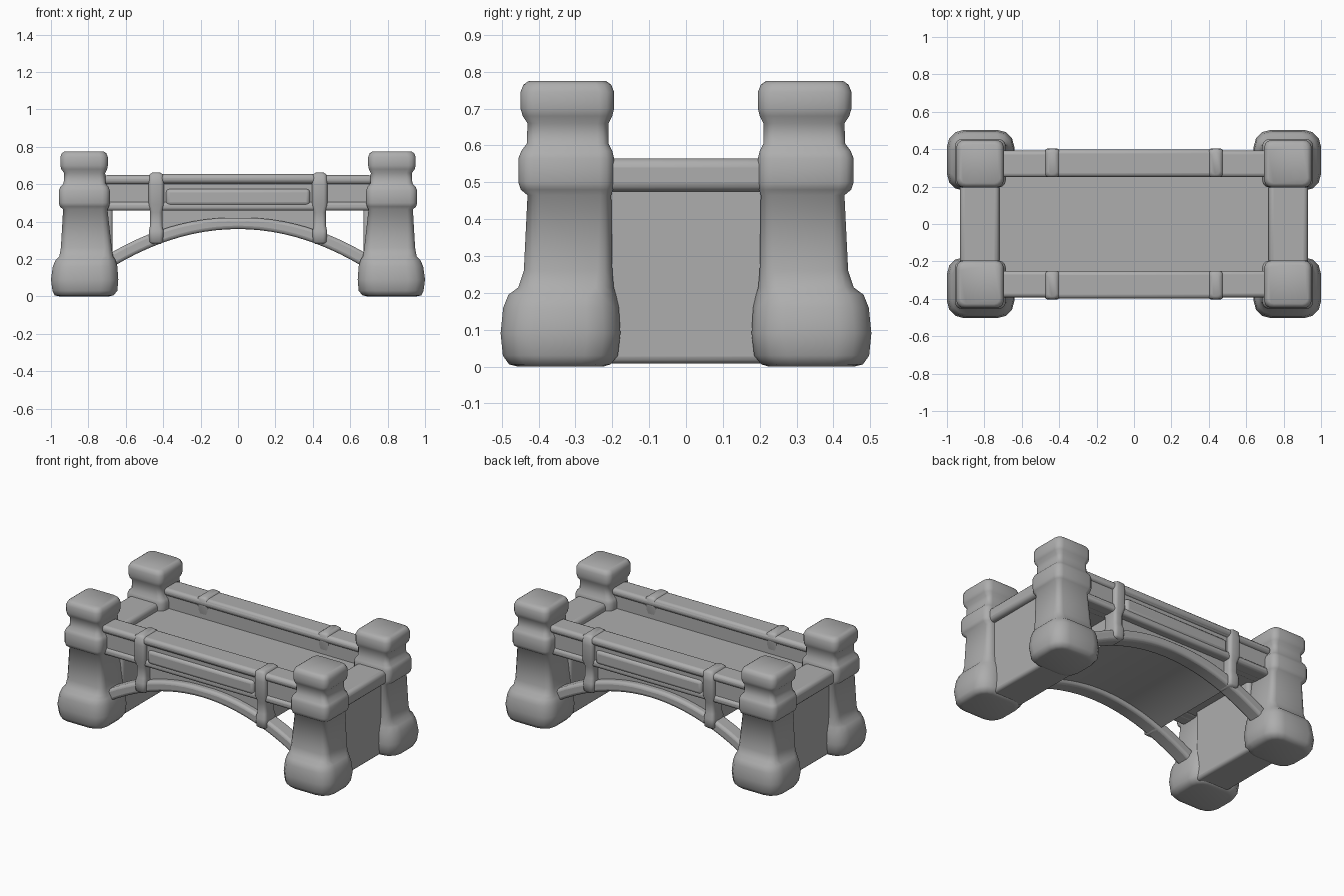
import bpy, bmesh, math

stone = bpy.data.materials.new("grey stone")
stone.diffuse_color = (0.42, 0.42, 0.42, 1)


def finish(name, bm, bevel=0.0, angle=50):
    bmesh.ops.recalc_face_normals(bm, faces=bm.faces)
    me = bpy.data.meshes.new(name)
    bm.to_mesh(me)
    bm.free()
    me.materials.append(stone)
    ob = bpy.data.objects.new(name, me)
    bpy.context.collection.objects.link(ob)
    if bevel:
        mod = ob.modifiers.new("soft edges", 'BEVEL')
        mod.width, mod.segments, mod.limit_method = bevel, 3, 'ANGLE'
    bpy.ops.object.select_all(action='DESELECT')
    ob.select_set(True)
    bpy.context.view_layer.objects.active = ob
    bpy.ops.object.shade_smooth_by_angle(angle=math.radians(angle))
    return ob


def bridge(bm, rings):
    """Join rings of equal length into a closed skin."""
    n = len(rings[0])
    for a, b in zip(rings, rings[1:]):
        for i in range(n):
            bm.faces.new((a[i], a[(i + 1) % n], b[(i + 1) % n], b[i]))
    bm.faces.new(rings[0])
    bm.faces.new(rings[-1])


def loft(name, rows, sx, sy):
    """Stack rounded rectangles: (z, x0, x1, y0, y1, corner radius)."""
    bm = bmesh.new()
    rings = []
    for z, x0, x1, y0, y1, r in rows:
        ring = []
        for cx, cy, start in ((x1 - r, y1 - r, 0), (x0 + r, y1 - r, 90),
                              (x0 + r, y0 + r, 180), (x1 - r, y0 + r, 270)):
            for k in range(4):
                t = math.radians(start + 30 * k)
                ring.append(bm.verts.new((sx * (cx + r * math.cos(t)),
                                          sy * (cy + r * math.sin(t)), z)))
        rings.append(ring)
    bridge(bm, rings)
    return finish(name, bm, angle=70)


def box(name, x, y, z, bevel=0.015):
    bm = bmesh.new()
    bmesh.ops.create_cube(bm, size=1)
    for v in bm.verts:
        v.co = [lo + (c + 0.5) * (hi - lo) for c, (lo, hi) in zip(v.co, (x, y, z))]
    return finish(name, bm, bevel)


def arch_z(x):
    return 0.36 - 0.45 * x * x


def arch(name, half, y0, y1, low, top, bevel):
    """Curved band along x; low and top give its heights at x."""
    bm = bmesh.new()
    rings = []
    for i in range(25):
        x = half * (i / 12 - 1)
        rings.append([bm.verts.new((x, y, z)) for y, z in
                      ((y0, low(x)), (y1, low(x)), (y1, top(x)), (y0, top(x)))])
    bridge(bm, rings)
    return finish(name, bm, bevel)


def span(s, a, b):
    return tuple(sorted((s * a, s * b)))


# Corner towers: swollen foot, tapered shaft, collar, neck and cap
tower = [
    (0.000, 0.690, 0.955, 0.225, 0.455, 0.06),
    (0.006, 0.665, 0.980, 0.205, 0.480, 0.08),
    (0.030, 0.645, 0.992, 0.185, 0.497, 0.09),
    (0.090, 0.640, 1.000, 0.178, 0.503, 0.09),
    (0.160, 0.645, 0.990, 0.182, 0.496, 0.09),
    (0.195, 0.655, 0.975, 0.190, 0.482, 0.08),
    (0.215, 0.668, 0.955, 0.196, 0.455, 0.05),
    (0.260, 0.675, 0.947, 0.200, 0.440, 0.04),
    (0.465, 0.698, 0.935, 0.203, 0.430, 0.03),
    (0.480, 0.690, 0.952, 0.198, 0.448, 0.035),
    (0.500, 0.685, 0.958, 0.195, 0.455, 0.04),
    (0.565, 0.685, 0.958, 0.195, 0.455, 0.04),
    (0.585, 0.692, 0.950, 0.200, 0.447, 0.035),
    (0.605, 0.708, 0.932, 0.210, 0.432, 0.03),
    (0.660, 0.710, 0.930, 0.210, 0.430, 0.03),
    (0.680, 0.700, 0.945, 0.200, 0.443, 0.035),
    (0.700, 0.696, 0.950, 0.195, 0.449, 0.04),
    (0.745, 0.696, 0.950, 0.195, 0.449, 0.04),
    (0.765, 0.704, 0.942, 0.203, 0.441, 0.04),
    (0.775, 0.718, 0.928, 0.217, 0.427, 0.03),
]
for sx in (-1, 1):
    for sy in (-1, 1):
        loft("tower", tower, sx, sy)

# Roadway
box("deck", (-0.76, 0.76), (-0.30, 0.30), (0.465, 0.52), 0.01)

# End walls with a beam across the top
for s in (-1, 1):
    box("end_wall", span(s, 0.67, 0.895), (-0.24, 0.24), (0.008, 0.50), 0.02)
    box("end_beam", span(s, 0.72, 0.93), (-0.25, 0.25), (0.475, 0.565), 0.025)

# Vault under the middle of the roadway
arch("vault", 0.44, -0.335, 0.335, lambda x: arch_z(x) + 0.025,
     lambda x: 0.48, 0)

for s in (-1, 1):
    # Parapet: core wall, rolled top, lower ledge and raised middle panel
    box("parapet", (-0.74, 0.74), span(s, 0.262, 0.375), (0.46, 0.63), 0.012)
    box("parapet_cap", (-0.72, 0.72), span(s, 0.250, 0.392), (0.60, 0.648), 0.02)
    box("parapet_cap_middle", (-0.42, 0.42), span(s, 0.252, 0.398), (0.605, 0.654), 0.02)
    box("parapet_ledge", (-0.72, 0.72), span(s, 0.30, 0.388), (0.458, 0.505), 0.018)
    box("parapet_panel", (-0.385, 0.385), span(s, 0.33, 0.392), (0.485, 0.575), 0.02)
    # Arched rib
    arch("arch_rib", 0.73, *span(s, 0.275, 0.378), arch_z,
         lambda x: arch_z(x) + 0.06 + 0.03 * abs(x), 0.018)
    # Posts tying the rib to the parapet
    for sx in (-1, 1):
        loft("post", [
            (0.280, 0.412, 0.462, 0.290, 0.380, 0.015),
            (0.292, 0.400, 0.474, 0.280, 0.395, 0.02),
            (0.350, 0.398, 0.476, 0.280, 0.398, 0.02),
            (0.380, 0.404, 0.470, 0.285, 0.388, 0.02),
            (0.450, 0.404, 0.470, 0.285, 0.388, 0.02),
            (0.490, 0.396, 0.478, 0.270, 0.402, 0.02),
            (0.600, 0.396, 0.478, 0.255, 0.404, 0.02),
            (0.650, 0.400, 0.474, 0.250, 0.402, 0.02),
            (0.662, 0.415, 0.459, 0.265, 0.388, 0.02),
        ], sx, s)
